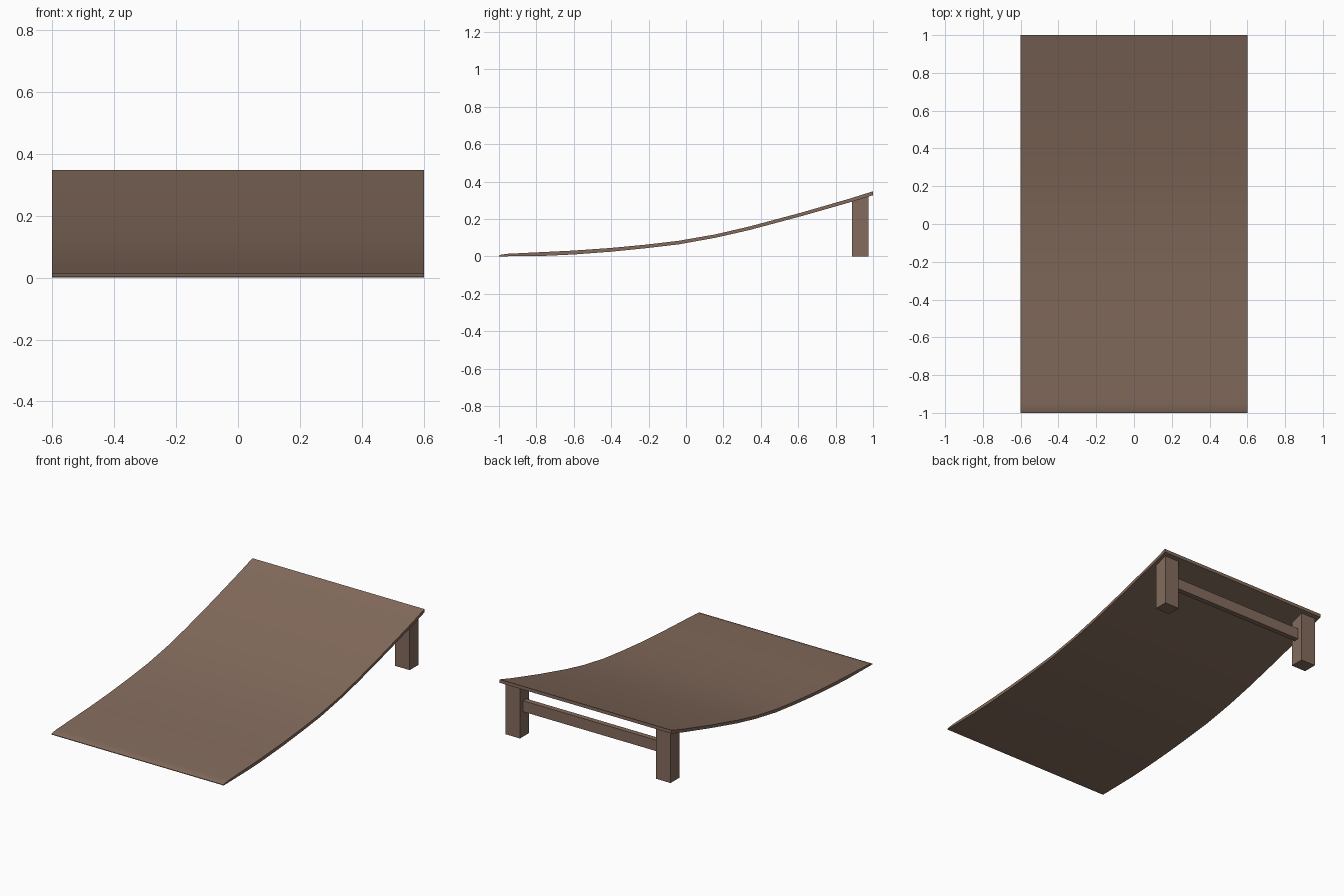
import bpy
import bmesh

cube = bpy.data.objects.get("Cube")
if cube:
    bpy.data.objects.remove(cube, do_unlink=True)

wood = bpy.data.materials.new("brown_wood")
wood.use_nodes = True
color = (0.23, 0.148, 0.108, 1)
wood.diffuse_color = color
wood.node_tree.nodes["Principled BSDF"].inputs["Base Color"].default_value = color


def add_object(name, bm):
    bmesh.ops.recalc_face_normals(bm, faces=bm.faces)
    mesh = bpy.data.meshes.new(name)
    bm.to_mesh(mesh)
    bm.free()
    mesh.materials.append(wood)
    obj = bpy.data.objects.new(name, mesh)
    bpy.context.collection.objects.link(obj)
    return obj


def extrude_profile(name, points, x0, x1):
    """Extrude a closed (y, z) outline from x0 to x1."""
    bm = bmesh.new()
    face = bm.faces.new([bm.verts.new((x0, y, z)) for y, z in points])
    moved = bmesh.ops.extrude_face_region(bm, geom=[face])["geom"]
    verts = [v for v in moved if isinstance(v, bmesh.types.BMVert)]
    bmesh.ops.translate(bm, verts=verts, vec=(x1 - x0, 0, 0))
    return add_object(name, bm)


# Curved ramp board, tapering to a thin lip at the front
top = [(-1, 0.004), (-0.985, 0.010), (-0.95, 0.014), (-0.6, 0.031),
       (-0.4, 0.045), (-0.22, 0.062), (-0.04, 0.083), (0.16, 0.118),
       (0.34, 0.160), (0.61, 0.232), (0.88, 0.310), (1, 0.348)]
under = [(-1, 0), (-0.75, 0.003), (-0.6, 0.010), (-0.4, 0.025),
         (-0.22, 0.043), (-0.04, 0.064), (0.16, 0.100), (0.34, 0.141),
         (0.61, 0.213), (0.88, 0.290), (1, 0.327)]
board = extrude_profile("ramp_board", top + under[::-1], -0.6, 0.6)
bpy.context.view_layer.objects.active = board
board.select_set(True)
bpy.ops.object.shade_smooth_by_angle(angle=0.3)

# Two rear posts, cut at a slant to meet the underside of the board
y0, y1 = 0.887, 0.976
post = [(y0, 0), (y1, 0), (y1, 0.324), (y0, 0.297)]
extrude_profile("left_post", post, 0.474, 0.576)
extrude_profile("right_post", post, -0.576, -0.474)

# Cross rail joining the posts
rail = [(0.912, 0.157), (0.945, 0.157), (0.945, 0.226), (0.912, 0.226)]
extrude_profile("cross_rail", rail, -0.48, 0.48)
